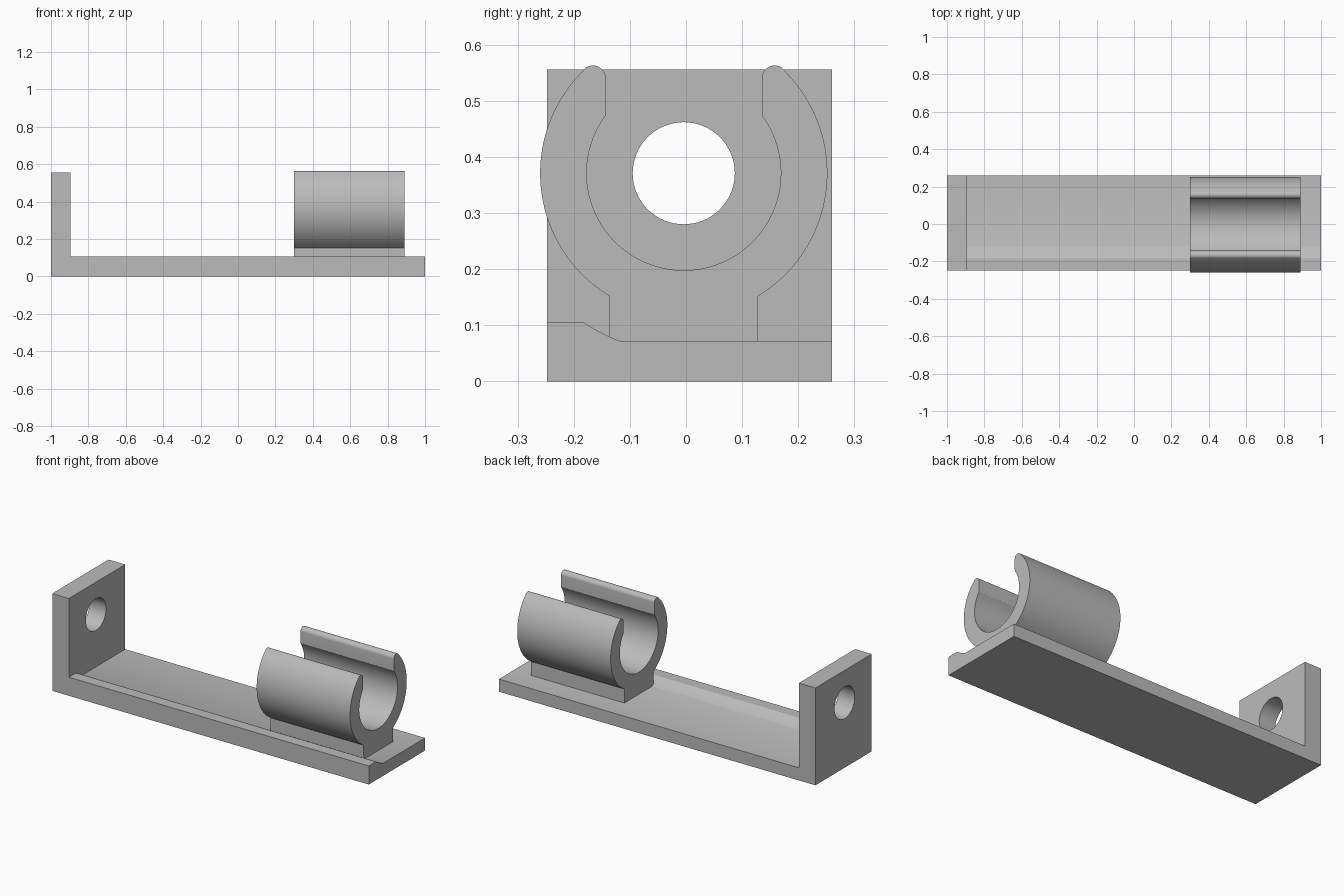
import bpy, bmesh, math
from mathutils import Vector

if "Cube" in bpy.data.objects:
    bpy.data.objects.remove(bpy.data.objects["Cube"])

CY, CZ = -0.004, 0.371          # shared axis of clip and wall hole

grey = bpy.data.materials.new("light_grey")
grey.diffuse_color = (0.5, 0.5, 0.5, 1)
grey.use_nodes = True
grey.node_tree.nodes["Principled BSDF"].inputs["Base Color"].default_value = grey.diffuse_color


def arc(cy, cz, r, a0, a1, n):
    """Points on an arc, angles in degrees."""
    return [(cy + r * math.cos(math.radians(a0 + (a1 - a0) * i / n)),
             cz + r * math.sin(math.radians(a0 + (a1 - a0) * i / n))) for i in range(n + 1)]


def prism(name, points, direction):
    """Extrude a closed 3D outline along a direction."""
    bm = bmesh.new()
    face = bm.faces.new([bm.verts.new(p) for p in points])
    out = bmesh.ops.extrude_face_region(bm, geom=[face])
    moved = [v for v in out["geom"] if isinstance(v, bmesh.types.BMVert)]
    bmesh.ops.translate(bm, verts=moved, vec=Vector(direction))
    bmesh.ops.recalc_face_normals(bm, faces=bm.faces[:])
    mesh = bpy.data.meshes.new(name)
    bm.to_mesh(mesh)
    bm.free()
    mesh.materials.append(grey)
    obj = bpy.data.objects.new(name, mesh)
    bpy.context.collection.objects.link(obj)
    return obj


def along_x(name, profile, x0, x1):
    return prism(name, [(x0, y, z) for y, z in profile], (x1 - x0, 0, 0))


def select(obj):
    bpy.ops.object.select_all(action='DESELECT')
    obj.select_set(True)
    bpy.context.view_layer.objects.active = obj


def cut(obj, cutter):
    mod = obj.modifiers.new("cut", 'BOOLEAN')
    mod.operation, mod.solver, mod.object = 'DIFFERENCE', 'EXACT', cutter
    select(obj)
    bpy.ops.object.modifier_apply(modifier=mod.name)
    bpy.data.objects.remove(cutter)


def smooth(obj):
    select(obj)
    bpy.ops.object.shade_smooth_by_angle(angle=math.radians(25))


# L-shaped bracket: base plate with end wall
outline = [(-1, 0), (1, 0), (1, 0.106), (-0.895, 0.106), (-0.895, 0.556), (-1, 0.556)]
bracket = prism("bracket", [(x, -0.248, z) for x, z in outline], (0, 0.508, 0))

# Recessed floor with a curved edge beside the front lip
floor = arc(CY, CZ, 0.32, 235.9, 249.2, 8)
floor[-1] = (floor[-1][0], 0.072)
channel = floor + [(0.4, 0.072), (0.4, 0.2), (floor[0][0], 0.2)]
cut(bracket, along_x("channel_cutter", channel, -0.895, 1.1))

# Round hole through the end wall
cut(bracket, along_x("hole_cutter", arc(CY, CZ, 0.091, 0, 360, 64)[:-1], -1.1, -0.8))
smooth(bracket)

# Open-topped clip on a pedestal: half profile, then mirrored
half = [(0.132, 0.072 - CZ)]
half += arc(0, 0, 0.256, -58.9, 46.2, 40)             # outer wall
half += arc(0.162, 0.169, 0.023, 46.2, 180, 12)[1:]   # rounded tip
half += arc(0, 0, 0.173, 36.5, -90, 40)               # inner wall
profile = half + [(-y, z) for y, z in reversed(half[:-1])]
clip = along_x("clip", [(y + CY, z + CZ) for y, z in profile], 0.30, 0.89)
smooth(clip)
